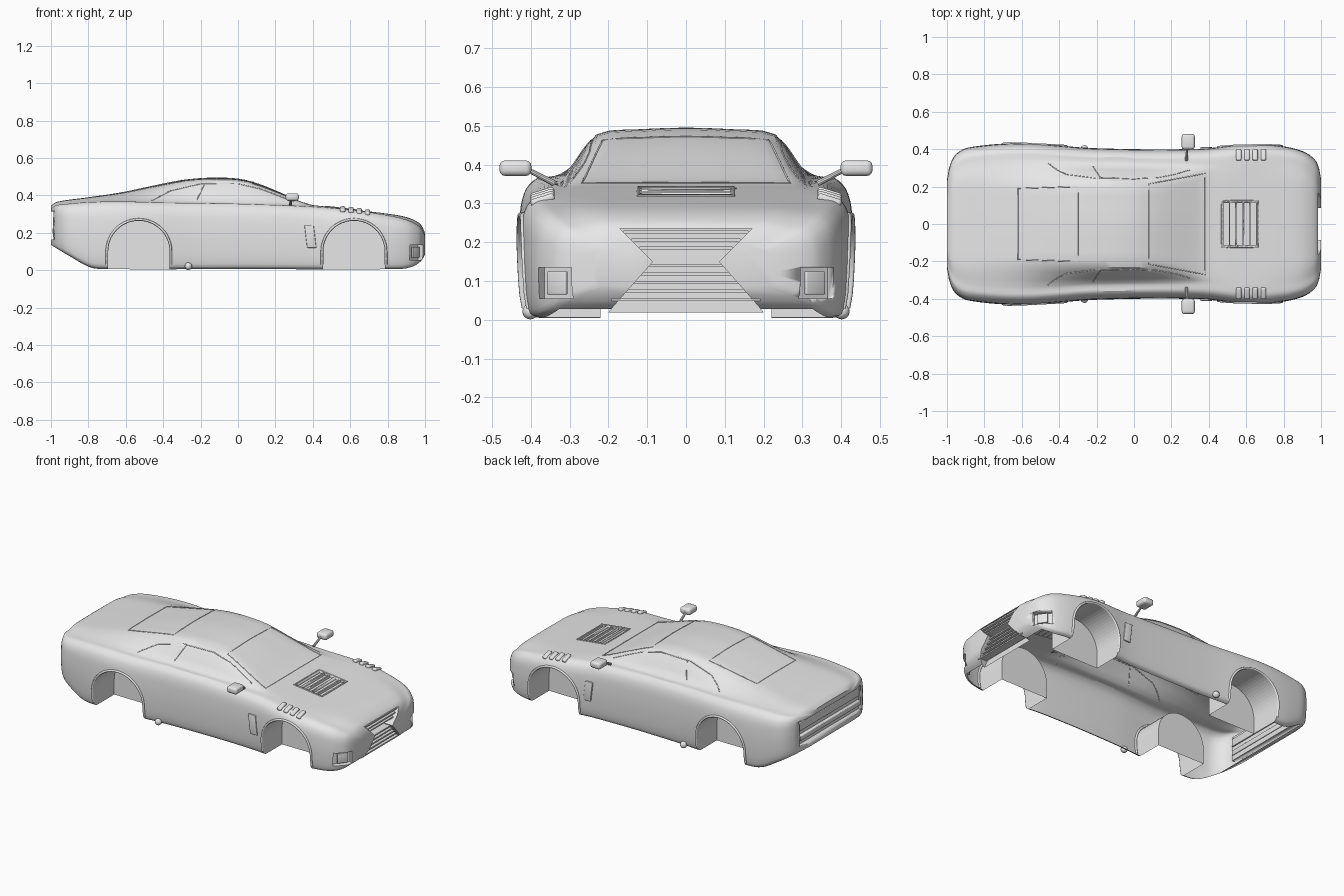
import bpy, bmesh, math
from mathutils import Vector, Matrix
from mathutils.bvhtree import BVHTree

if "Cube" in bpy.data.objects:
    bpy.data.objects.remove(bpy.data.objects["Cube"])

grey = bpy.data.materials.new("light_grey")
grey.diffuse_color = (0.8, 0.8, 0.8, 1)
grey.use_nodes = True
grey.node_tree.nodes["Principled BSDF"].inputs["Base Color"].default_value = grey.diffuse_color


def curve_fn(*pts):
    """Smooth function through (x, value) pairs."""
    def slope(i):
        a, b = pts[max(i - 1, 0)], pts[min(i + 1, len(pts) - 1)]
        return (b[1] - a[1]) / (b[0] - a[0])

    def f(x):
        i = 0
        while i < len(pts) - 2 and x > pts[i + 1][0]:
            i += 1
        (x0, a), (x1, b) = pts[i], pts[i + 1]
        d = x1 - x0
        t = min(max((x - x0) / d, 0), 1)
        return ((2*t**3 - 3*t*t + 1) * a + (t**3 - 2*t*t + t) * d * slope(i)
                + (3*t*t - 2*t**3) * b + (t**3 - t*t) * d * slope(i + 1))
    return f


# Body profiles along the length: half width, underside, shoulder, centre line, roof ratio
half_w = curve_fn((-1, .24), (-.985, .315), (-.95, .375), (-.88, .41), (-.6, .432), (-.2, .405),
                  (.35, .402), (.63, .43), (.8, .415), (.9, .39), (.95, .36), (.985, .315), (1, .24))
under = curve_fn((-1, .135), (-.9, .075), (-.79, .015), (-.7, .006), (0, .006), (.85, .006),
                 (.93, .018), (.98, .05), (1, .085))
shoulder = curve_fn((-1, .33), (-.97, .35), (-.7, .37), (-.4, .366), (0, .36), (.35, .345), (.6, .325),
                    (.8, .295), (.9, .272), (.96, .243), (.985, .22), (1, .185))
centre = curve_fn((-1, .345), (-.97, .365), (-.8, .39), (-.63, .415), (-.45, .453), (-.3, .482), (-.15, .495),
                  (0, .49), (.1, .466), (.2, .427), (.3, .383), (.38, .352), (.5, .338), (.65, .32),
                  (.8, .302), (.9, .284), (.96, .258), (.985, .235), (1, .2))
roof_ratio = curve_fn((-1, .6), (-.6, .5), (-.2, .57), (0, .575), (.2, .61), (.38, .68), (.6, .6), (1, .6))


def section(x, sub=3):
    w, zb, zs, zt, r = (f(x) for f in (half_w, under, shoulder, centre, roof_ratio))
    h, c = zs - zb, zt - zs
    k = [(.91*w, zb), (.965*w, zb + .04*h), (.99*w, zb + .2*h), (w, zb + .5*h), (.988*w, zb + .78*h),
         (.955*w, zb + .91*h), (.89*w, zb + .985*h), (.78*w, zs + .02*c), (r*w, zs + .87*c),
         (.5*r*w, zs + .97*c), (0, zt)]
    k = [Vector(p) for p in k]
    ext = [k[0]] + k + [Vector((-k[-2].x, k[-2].y))]
    out = []
    for i in range(1, len(ext) - 2):
        a, b = ext[i], ext[i + 1]
        ta, tb = .38 * (b - ext[i - 1]), .38 * (ext[i + 2] - a)
        for j in range(sub):
            t = j / sub
            out.append((2*t**3 - 3*t*t + 1)*a + (t**3 - 2*t*t + t)*ta + (3*t*t - 2*t**3)*b + (t**3 - t*t)*tb)
    half = out + [k[-1]]
    return [(x, p.x, p.y) for p in half] + [(x, -p.x, p.y) for p in reversed(half[:-1])]


def finish(name, bm, smooth=True):
    bmesh.ops.recalc_face_normals(bm, faces=bm.faces)
    me = bpy.data.meshes.new(name)
    bm.to_mesh(me)
    bm.free()
    me.materials.append(grey)
    ob = bpy.data.objects.new(name, me)
    bpy.context.collection.objects.link(ob)
    bpy.ops.object.select_all(action='DESELECT')
    bpy.context.view_layer.objects.active = ob
    ob.select_set(True)
    if smooth:
        bpy.ops.object.shade_smooth_by_angle(angle=math.radians(32))
    return ob


def box(name, lo, hi, bevel=0, turn=None, shear=0):
    bm = bmesh.new()
    size = Vector(hi) - Vector(lo)
    bmesh.ops.create_cube(bm, size=1, matrix=Matrix.Diagonal((*size, 1)))
    if bevel:
        bmesh.ops.bevel(bm, geom=bm.edges[:], offset=bevel, segments=3, profile=.5, affect='EDGES')
    for v in bm.verts:
        v.co.x += shear * v.co.z
    mid = (Vector(lo) + Vector(hi)) / 2
    bm.transform(Matrix.Translation(mid) @ (turn or Matrix()))
    return finish(name, bm)


def prism(name, outline, offset):
    bm = bmesh.new()
    f = bm.faces.new([bm.verts.new(p) for p in outline])
    g = bmesh.ops.extrude_face_region(bm, geom=[f])["geom"]
    bmesh.ops.translate(bm, vec=offset, verts=[v for v in g if isinstance(v, bmesh.types.BMVert)])
    return finish(name, bm, False)


# Body shell: lofted sections closed for cutting
bm = bmesh.new()
N = 72
stations = []
for i in range(N + 1):
    t = 2 * i / N - 1
    stations.append(.35 * t + .65 * math.sin(t * math.pi / 2))
rings = [[bm.verts.new(p) for p in section(x)] for x in stations]
for a, b in zip(rings, rings[1:]):
    n = len(a)
    for j in range(n):
        f = bm.faces.new((a[j], a[(j + 1) % n], b[(j + 1) % n], b[j]))
        if j == n - 1 and -.93 < a[0].co.x < .95:
            f.material_index = 1          # open underside
bm.faces.new(rings[0])
bm.faces.new(rings[-1])
bmesh.ops.recalc_face_normals(bm, faces=bm.faces)
surface = BVHTree.FromBMesh(bm)
body = finish("body_shell", bm)
body.data.materials.append(grey)


def cut(tool):
    bpy.context.view_layer.objects.active = body
    m = body.modifiers.new("cut", 'BOOLEAN')
    m.operation, m.solver, m.object = 'DIFFERENCE', 'EXACT', tool
    bpy.ops.object.modifier_apply(modifier=m.name)
    bpy.data.objects.remove(tool)


# Wheel wells
R, AXLE = .165, .1
def arch(cx, y, r=R, low=-.05, n=28):
    arc = [(cx + r*math.cos(math.pi*i/n), y, AXLE + r*math.sin(math.pi*i/n)) for i in range(n + 1)]
    return [(cx + r, y, low)] + arc + [(cx - r, y, low)]

for cx in (-.53, .62):
    for s in (1, -1):
        cut(prism("well_cutter", arch(cx, s*.22), (0, s*.3, 0)))

# Nose opening, headlight pockets, rear panel recess, bonnet slots
hourglass = [(.17, .235), (.085, .15), (.235, -.02)]
cut(prism("grille_cutter", [(.93, y, z) for y, z in hourglass] + [(.93, -y, z) for y, z in hourglass[::-1]],
          (.2, 0, 0)))
for s in (1, -1):
    cut(box("headlight_cutter", (.925, s*.338 - .055, .055), (.985, s*.338 + .055, .135),
            turn=Matrix.Rotation(s * math.radians(36), 4, 'Z')))
cut(box("rear_cutter", (-1.1, -.3, .165), (-.972, .3, .315)))
for i in range(5):
    x = .478 + .0365 * i
    cut(box("slot_cutter", (x, -.115, centre(x + .015) - .014), (x + .029, .115, .45)))

# Remove the underside so the shell is open below
bm = bmesh.new()
bm.from_mesh(body.data)
bmesh.ops.delete(bm, geom=[f for f in bm.faces if f.material_index == 1], context='FACES')
bm.to_mesh(body.data)
bm.free()
body.data.materials.pop(index=1)
bpy.ops.object.shade_smooth_by_angle(angle=math.radians(32))


def trim(name, pts, ray, r, closed=False, steps=8):
    """Thin tube laid on the body surface along a path."""
    ray, pts = Vector(ray), [Vector(p) for p in pts]
    ends = pts[1:] + ([pts[0]] if closed else [])
    path = [a.lerp(b, j / steps) for a, b in zip(pts, ends) for j in range(steps)]
    if not closed:
        path.append(pts[-1])
    hits = [surface.ray_cast(p - ray * 2, ray)[0] for p in path]
    hits = [h for h in hits if h]
    cu = bpy.data.curves.new(name, 'CURVE')
    cu.dimensions, cu.bevel_depth, cu.bevel_resolution = '3D', r, 1
    sp = cu.splines.new('POLY')
    sp.points.add(len(hits) - 1)
    for q, h in zip(sp.points, hits):
        q.co = (*h, 1)
    sp.use_cyclic_u = closed
    cu.materials.append(grey)
    bpy.context.collection.objects.link(bpy.data.objects.new(name, cu))


# Window and bonnet seams
down = (0, 0, -1)
trim("windscreen_seam", [(.38, -.27, 0), (.38, .27, 0), (.08, .215, 0), (.08, -.215, 0)], down, .0025, True)
trim("rear_window_seam", [(-.3, -.2, 0), (-.3, .2, 0), (-.62, .19, 0), (-.62, -.19, 0)], down, .0025, True)
trim("bonnet_vent_rim", [(.47, -.123, 0), (.47, .123, 0), (.662, .123, 0), (.662, -.123, 0)], down, .004, True)

for s, side in ((1, "left"), (-1, "right")):
    inward = (0, -s, 0)
    # Wheel arch lips
    for cx, end in ((-.53, "rear"), (.62, "front")):
        trim(f"{side}_{end}_arch_lip", arch(cx, 0, R + .006, .03), inward, .007, steps=2)
    # Side window outline and pillar
    trim(f"{side}_window_seam", [(-.46, 0, .372), (-.36, 0, .425), (-.2, 0, .462), (0, 0, .462),
                                 (.12, 0, .435), (.3, 0, .365)], inward, .0025)
    trim(f"{side}_pillar_seam", [(-.22, 0, .375), (-.18, 0, .46)], inward, .0025)
    # Side vent plate behind the front wheel
    y = s * (half_w(.39) + .001)
    box(f"{side}_side_vent", (.362, y - .006, .12), (.412, y + .006, .24), .004, shear=-.12)
    # Fender vents
    for i in range(4):
        x = .56 + .044 * i
        z = shoulder(x) - .004
        box(f"{side}_fender_vent_{i + 1}", (x - .014, s*.37 - .032, z - .01), (x + .014, s*.37 + .032, z + .01), .008,
            Matrix.Rotation(-s * .3, 4, 'X'))
    # Door mirror and stalk
    box(f"{side}_mirror", (.255, s*.44 - .041, .371), (.325, s*.44 + .041, .411), .014)
    a, b = Vector((.28, s*.34, .352)), Vector((.285, s*.41, .388))
    bm = bmesh.new()
    turn = (b - a).to_track_quat('Z', 'Y').to_matrix().to_4x4()
    bmesh.ops.create_cone(bm, cap_ends=True, segments=10, radius1=.008, radius2=.006, depth=(b - a).length,
                          matrix=Matrix.Translation((a + b) / 2) @ turn)
    finish(f"{side}_mirror_stalk", bm)
    # Side exhaust tip
    bm = bmesh.new()
    bmesh.ops.create_uvsphere(bm, u_segments=16, v_segments=10, radius=.02,
                              matrix=Matrix.Translation((-.265, s*.402, .021)))
    finish(f"{side}_exhaust_tip", bm)
    # Headlight lens
    box(f"{side}_headlight", (.942, s*.332 - .03, .065), (.954, s*.332 + .03, .125), .003,
        Matrix.Rotation(s * math.radians(36), 4, 'Z'))

# Grille slats following the hourglass opening
for i, z in enumerate((.226, .205, .185, .14, .118, .096, .074, .052)):
    w = .085 + (z - .15) if z > .15 else .085 + (.15 - z) * 1.1
    box(f"grille_slat_{i + 1}", (.935, -w, z - .004), (.982, w, z + .004))

# Rear panel bars
box("rear_bar", (-.992, -.296, .195), (-.965, .296, .225), .004)
box("rear_light_strip", (-.982, -.296, .25), (-.965, .296, .3), .003)
